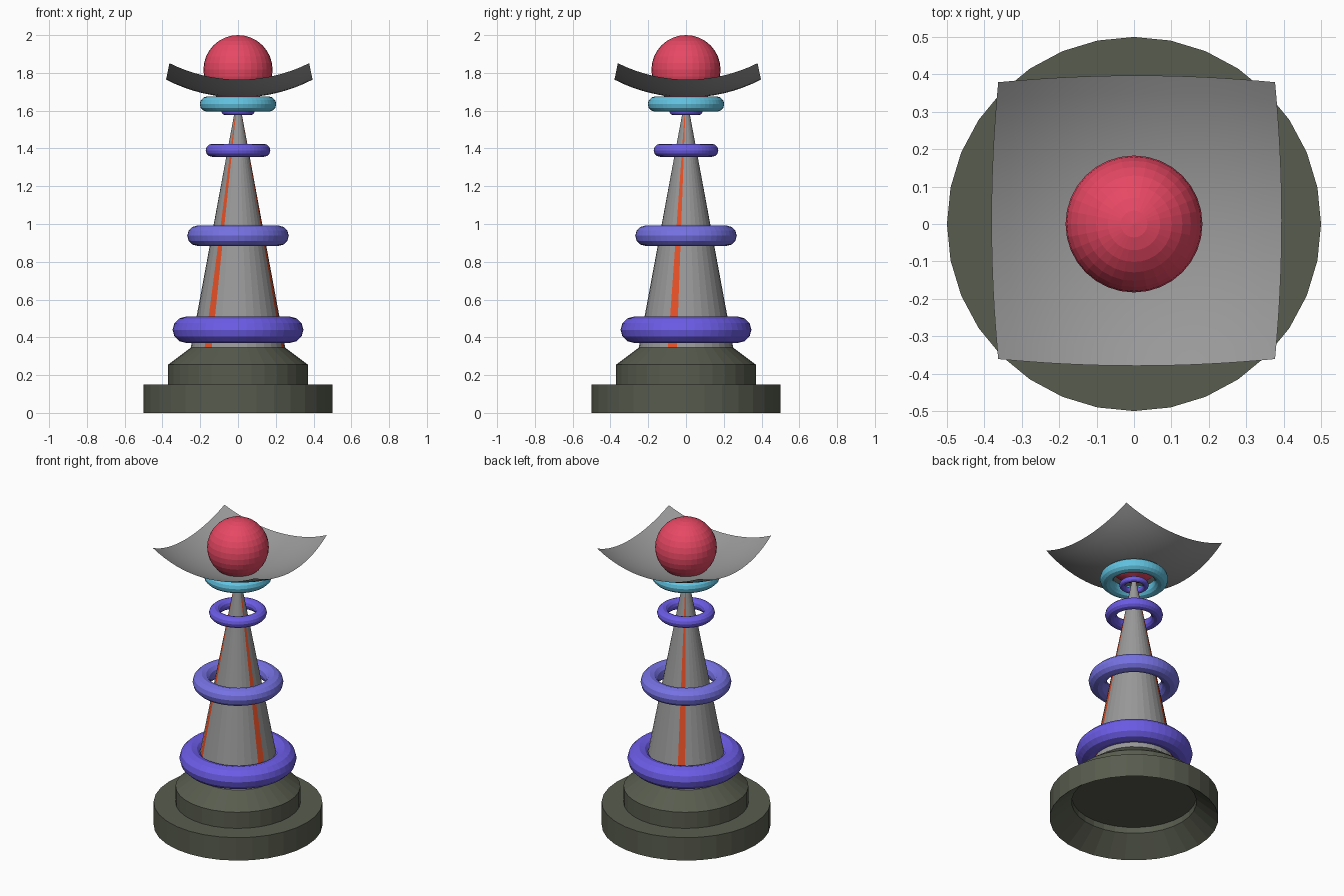
import bpy, bmesh, math

if "Cube" in bpy.data.objects:
    bpy.data.objects.remove(bpy.data.objects["Cube"])

def srgb(r, g, b):
    f = lambda c: c / 12.92 if c <= 0.04045 else ((c + 0.055) / 1.055) ** 2.4
    return (f(r / 255), f(g / 255), f(b / 255), 1.0)

def mat(name, rgb):
    m = bpy.data.materials.new(name)
    m.diffuse_color = srgb(*rgb)
    m.use_nodes = True
    m.node_tree.nodes["Principled BSDF"].inputs["Base Color"].default_value = m.diffuse_color
    return m

OLIVE = mat("dark_olive", (88, 92, 78))
GREY = mat("grey", (153, 153, 153))
ORANGE = mat("orange", (232, 80, 38))
VIOLET = mat("violet", (108, 92, 231))
PERIWINKLE = mat("periwinkle", (118, 114, 228))
CYAN = mat("sky_cyan", (98, 196, 226))
RED = mat("rose_red", (232, 72, 100))
SIDES = 32

def finish(name, bm, *mats):
    me = bpy.data.meshes.new(name)
    bm.to_mesh(me)
    bm.free()
    ob = bpy.data.objects.new(name, me)
    bpy.context.collection.objects.link(ob)
    for m in mats:
        me.materials.append(m)
    return ob

def lathe(bm, profile):
    """Faceted surface of revolution; radius 0 becomes a pole."""
    rings = []
    for r, z in profile:
        n = 1 if r == 0 else SIDES
        rings.append([bm.verts.new((r * math.cos(2 * math.pi * k / SIDES),
                                    r * math.sin(2 * math.pi * k / SIDES), z)) for k in range(n)])
    for a, b in zip(rings, rings[1:]):
        for k in range(SIDES):
            j = (k + 1) % SIDES
            quad = [a[k % len(a)], a[j % len(a)], b[j % len(b)], b[k % len(b)]]
            bm.faces.new(list(dict.fromkeys(quad)))

# Stepped plinth with a recessed underside
bm = bmesh.new()
lathe(bm, [(0, .15), (.37, .15), (.37, .11), (.5, 0), (.5, .15), (.37, .15),
           (.37, .255), (.25, .345), (0, .345)])
finish("plinth", bm, OLIVE)

# Tapered spire: three of its facets are orange stripes
bm = bmesh.new()
lathe(bm, [(.25, .345), (0, 1.69)])
bm.faces.ensure_lookup_table()
for k in (10, 20, 30):
    bm.faces[k].material_index = 1
finish("spire", bm, GREY, ORANGE)

# Floating rings, tube a quarter of the ring radius
for name, z, major, m in (("ring_bottom", .44, .277, VIOLET),
                          ("ring_middle", .938, .215, PERIWINKLE),
                          ("ring_upper", 1.39, .137, VIOLET),
                          ("ring_top", 1.595, .07, VIOLET),
                          ("collar_ring", 1.635, .162, CYAN)):
    bpy.ops.mesh.primitive_torus_add(major_radius=major, minor_radius=major / 4,
                                     major_segments=48, minor_segments=12, location=(0, 0, z))
    ob = bpy.context.object
    ob.name = name
    ob.data.materials.append(m)

# Square dish: a thin sheet curved like a patch of a sphere
bm = bmesh.new()
bmesh.ops.create_grid(bm, x_segments=16, y_segments=16, size=1)
R = .845
for v in bm.verts:
    u, w = v.co.x, v.co.y
    x = u * (.388 - .018 * w * w)
    y = w * (.388 - .018 * u * u)
    v.co = (x + .007, y + .009, 1.67 + R - math.sqrt(R * R - x * x - y * y))
for f in bm.faces:
    f.smooth = True
finish("dish", bm, GREY)

# Ball resting in the dish
bpy.ops.mesh.primitive_uv_sphere_add(segments=32, ring_count=16, radius=.183, location=(0, 0, 1.817))
bpy.context.object.name = "ball"
bpy.context.object.data.materials.append(RED)
